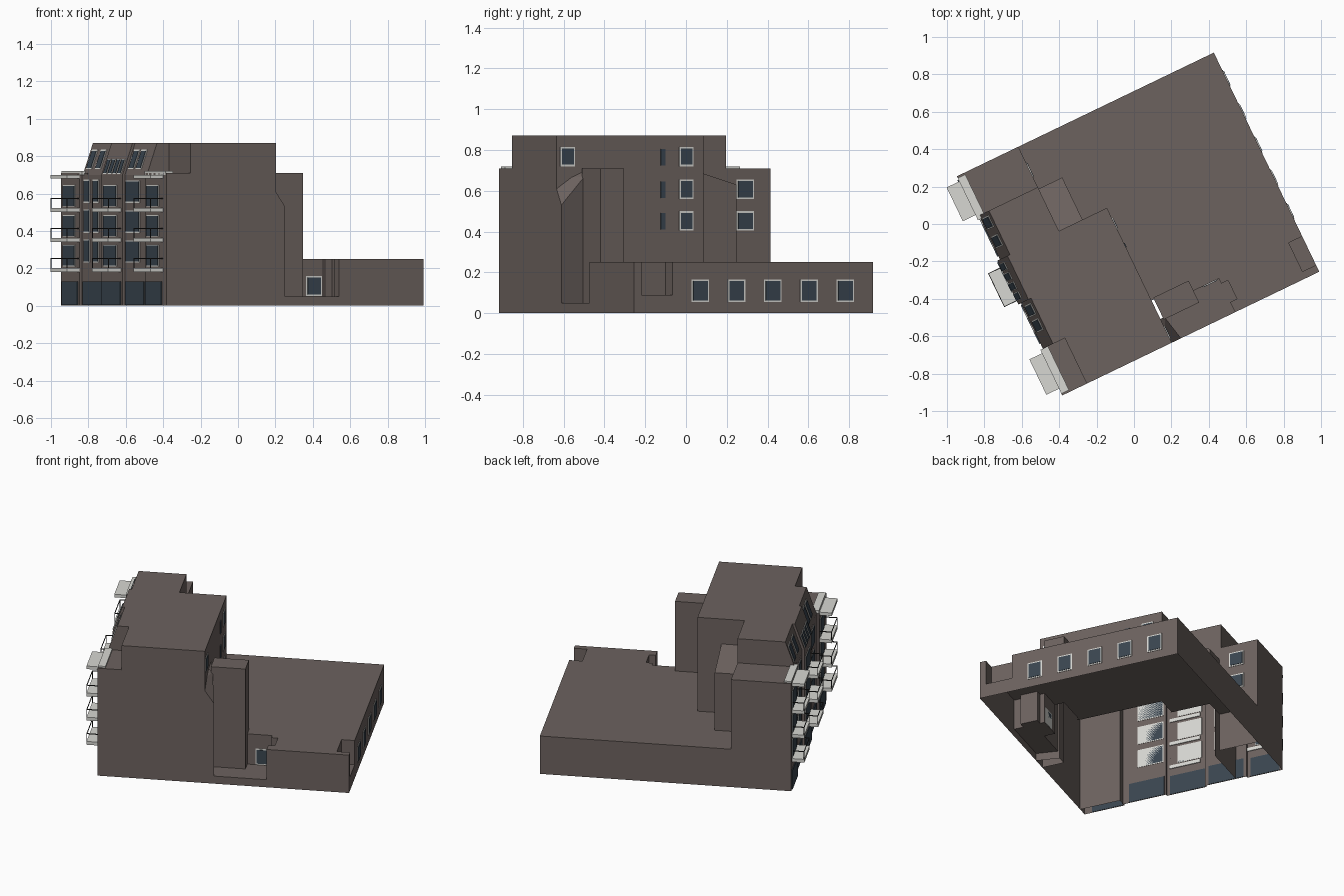
import bpy, bmesh, math
from mathutils import Matrix, Vector

if "Cube" in bpy.data.objects:
    bpy.data.objects.remove(bpy.data.objects["Cube"])

# Building frame: u runs away from the street, v along the street
A = math.radians(25.7)
FRAME = Matrix.Translation((-0.37, -0.91, 0)) @ Matrix.Rotation(A, 4, 'Z')
INV = FRAME.inverted()


def material(name, col):
    m = bpy.data.materials.new(name)
    m.diffuse_color = (*col, 1)
    m.use_nodes = True
    m.node_tree.nodes["Principled BSDF"].inputs["Base Color"].default_value = m.diffuse_color
    return m


BROWN = material("brown_wall", (0.15, 0.122, 0.113))
WHITE = material("white_render", (0.68, 0.68, 0.645))
ROOF = material("grey_roof", (0.21, 0.21, 0.205))
GLASS = material("dark_glass", (0.042, 0.06, 0.08))
RAIL = material("dark_rail", (0.03, 0.03, 0.03))


def add_hull(bm, pts):
    vs = [bm.verts.new(FRAME @ Vector(p)) for p in pts]
    bmesh.ops.convex_hull(bm, input=vs)


def box_pts(u0, u1, v0, v1, z0, z1):
    return [(u, v, z) for u in (u0, u1) for v in (v0, v1) for z in (z0, z1)]


def finish(name, bm, mat):
    bmesh.ops.dissolve_limit(bm, angle_limit=0.01, verts=bm.verts[:], edges=bm.edges[:])
    bmesh.ops.recalc_face_normals(bm, faces=bm.faces[:])
    me = bpy.data.meshes.new(name)
    bm.to_mesh(me)
    bm.free()
    me.materials.append(mat)
    ob = bpy.data.objects.new(name, me)
    bpy.context.collection.objects.link(ob)
    return ob


def solids(name, groups, mat):
    bm = bmesh.new()
    for g in groups:
        add_hull(bm, g)
    return finish(name, bm, mat)


def facade_u(z):
    return 0.0 if z <= 0.70 else (z - 0.70) / 0.17 * 0.06


def mansard(off, u1, v0, v1, top=0.87):
    prof = [(off, 0), (off, 0.70), (0.06 + off, top), (u1, top), (u1, 0)]
    return [(u, v, z) for u, z in prof for v in (v0, v1)]


# Building shell: union and cut list
PARTS = [
    ('UNION', mansard(0, 0.635, 0.27, 0.80)),                       # tall block
    ('UNION', mansard(0, 0.35, 0.27, 1.06)),                        # tall front wing
    ('UNION', box_pts(0.13, 0.635, 0, 0.30, 0, 0.87)),              # tall side
    ('UNION', box_pts(0, 0.2, 0, 0.27, 0, 0.71)),                   # lower corner
    ('UNION', box_pts(0, 0.35, 1.0, 1.30, 0, 0.71)),                # end wing
    ('UNION', [(u, v, z) for u in (0.3, 0.49)
               for v, z in ((0.75, 0), (0.75, 0.72), (1.05, 0.63), (1.05, 0))]),
    ('DIFFERENCE', box_pts(0.655, 1.01, -0.1, 0.20, 0.05, 0.5)),    # side court
    ('DIFFERENCE', box_pts(0.9, 1.05, 0.06, 0.17, 0.05, 0.5)),
    ('DIFFERENCE', box_pts(1.43, 1.6, 0.04, 0.21, 0.09, 0.5)),      # corner notch
    ('UNION', box_pts(0.65, 0.86, 0.13, 0.26, 0, 0.71)),            # stair tower
    ('UNION', box_pts(0.6, 0.66, 0.14, 0.25, 0, 0.69)),
    ('UNION', [(0.6, 0, 0), (0.69, 0, 0), (0.66, 0.14, 0), (0.6, 0.14, 0),
               (0.6, 0, 0.66), (0.69, 0, 0.53), (0.66, 0.14, 0.67), (0.6, 0.14, 0.72)]),
    ('UNION', box_pts(-0.015, 0.05, 0, 0.26, 0, 0.71)),             # white bays
    ('UNION', box_pts(-0.015, 0.05, 1.07, 1.30, 0, 0.71)),
    ('UNION', mansard(-0.015, 0.2, 0.54, 0.80)),
]
shell = solids("building_shell", [box_pts(0, 1.51, 0, 1.30, 0, 0.25)], BROWN)
for op, pts in PARTS:
    tool = solids("shell_tool", [pts], BROWN)
    mod = shell.modifiers.new("bool", 'BOOLEAN')
    mod.operation, mod.solver, mod.object = op, 'EXACT', tool
    dg = bpy.context.evaluated_depsgraph_get()
    me = bpy.data.meshes.new_from_object(shell.evaluated_get(dg))
    shell.modifiers.clear()
    shell.data = me
    bpy.data.objects.remove(tool)

# Open underside, then colour by direction and position
me = shell.data
me.name = "building_shell"
bm = bmesh.new()
bm.from_mesh(me)
bm.normal_update()
under = [f for f in bm.faces if f.normal.z < -0.9 and f.calc_center_median().z < 0.01]
bmesh.ops.delete(bm, geom=under, context='FACES')
for f in bm.faces:
    c = INV @ f.calc_center_median()
    f.smooth = False
    f.material_index = 0
    if c.x < facade_u(c.z) - 0.004:
        f.material_index = 1
    elif f.normal.z > 0.97:
        f.material_index = 2
bm.to_mesh(me)
bm.free()
me.materials.clear()
for m in (BROWN, WHITE, ROOF):
    me.materials.append(m)


# Windows: thin frame and glass plates
def plate(at, side, a0, a1, z0, z1, t):
    """side -u: street, +u: rear walls, -v: court wall"""
    pts = []
    for z in (z0, z1):
        for a in (a0, a1):
            for d in (-0.002, t):
                if side == '-u':
                    pts.append((at + facade_u(z) - d, a, z))
                elif side == '+u':
                    pts.append((at + d, a, z))
                else:
                    pts.append((a, at - d, z))
    return pts


frames, panes = [], []


def window(at, side, a0, a1, z0, z1, b=0.008):
    frames.append(plate(at, side, a0, a1, z0, z1, 0.003))
    panes.append(plate(at, side, a0 + b, a1 - b, z0 + b, z1 - b, 0.006))


FLOORS = (0.21, 0.37, 0.53)
for a0, a1, at in ((0.09, 0.24, -0.015), (0.61, 0.77, -0.015), (1.12, 1.27, -0.015)):
    for z in FLOORS:
        window(at, '-u', a0, a1, z, z + 0.115, 0.004)
for z in FLOORS:
    window(0, '-u', 0.355, 0.525, z + 0.02, z + 0.14, 0.006)
for a in (0.86, 0.97):
    for z in (0.23, 0.39, 0.55):
        window(0, '-u', a, a + 0.075, z, z + 0.125, 0.007)
for a in (0.36, 0.45, 0.86, 0.97):
    window(0, '-u', a, a + 0.07, 0.73, 0.835, 0.007)
for i in range(4):
    window(-0.015, '-u', 0.56 + i * 0.058, 0.605 + i * 0.058, 0.705, 0.785, 0.004)
# shop fronts
for a0, a1, at in ((0.05, 0.25, -0.015), (0.30, 0.53, 0), (0.56, 0.79, -0.015),
                   (0.82, 1.05, 0), (1.09, 1.28, -0.015)):
    panes.append(plate(at, '-u', a0, a1, 0.004, 0.13, 0.006))
# rear and inner walls
for i in range(5):
    window(1.51, '+u', 0.313 + i * 0.197, 0.408 + i * 0.197, 0.055, 0.165)
for z in (0.405, 0.56, 0.72):
    window(0.635, '+u', 0.667, 0.745, z, z + 0.095)
    panes.append(plate(0.635, '+u', 0.565, 0.59, z + 0.005, z + 0.085, 0.005))
window(0.635, '+u', 0.02, 0.10, 0.72, 0.815)
for z in (0.405, 0.56):
    window(0.35, '+u', 1.115, 1.21, z, z + 0.095)
window(0.20, '-v', 0.91, 1.005, 0.052, 0.158)
solids("window_frames", frames, WHITE)
solids("window_panes", panes, GLASS)

# Balconies with thin rails, and canopies on the end bays
slabs, rails = [], []
for v0, v1, end in ((0.04, 0.25, True), (0.56, 0.76, False), (1.07, 1.27, True)):
    for z in (0.18, 0.34, 0.50):
        slabs.append(box_pts(-0.09, -0.01, v0, v1, z, z + 0.022))
        rails.append(box_pts(-0.09, -0.086, v0, v1, z + 0.07, z + 0.075))
        for v in (v0, v1 - 0.004):
            rails.append(box_pts(-0.09, -0.015, v, v + 0.004, z + 0.07, z + 0.075))
            rails.append(box_pts(-0.09, -0.086, v, v + 0.004, z + 0.02, z + 0.07))
    if end:
        slabs.append(box_pts(-0.09, 0.0, v0, v1, 0.68, 0.70))
        slabs.append(box_pts(-0.015, 0.03, v0 - 0.03, v1 + 0.02, 0.70, 0.72))
solids("balcony_slabs", slabs, WHITE)
solids("balcony_rails", rails, RAIL)
